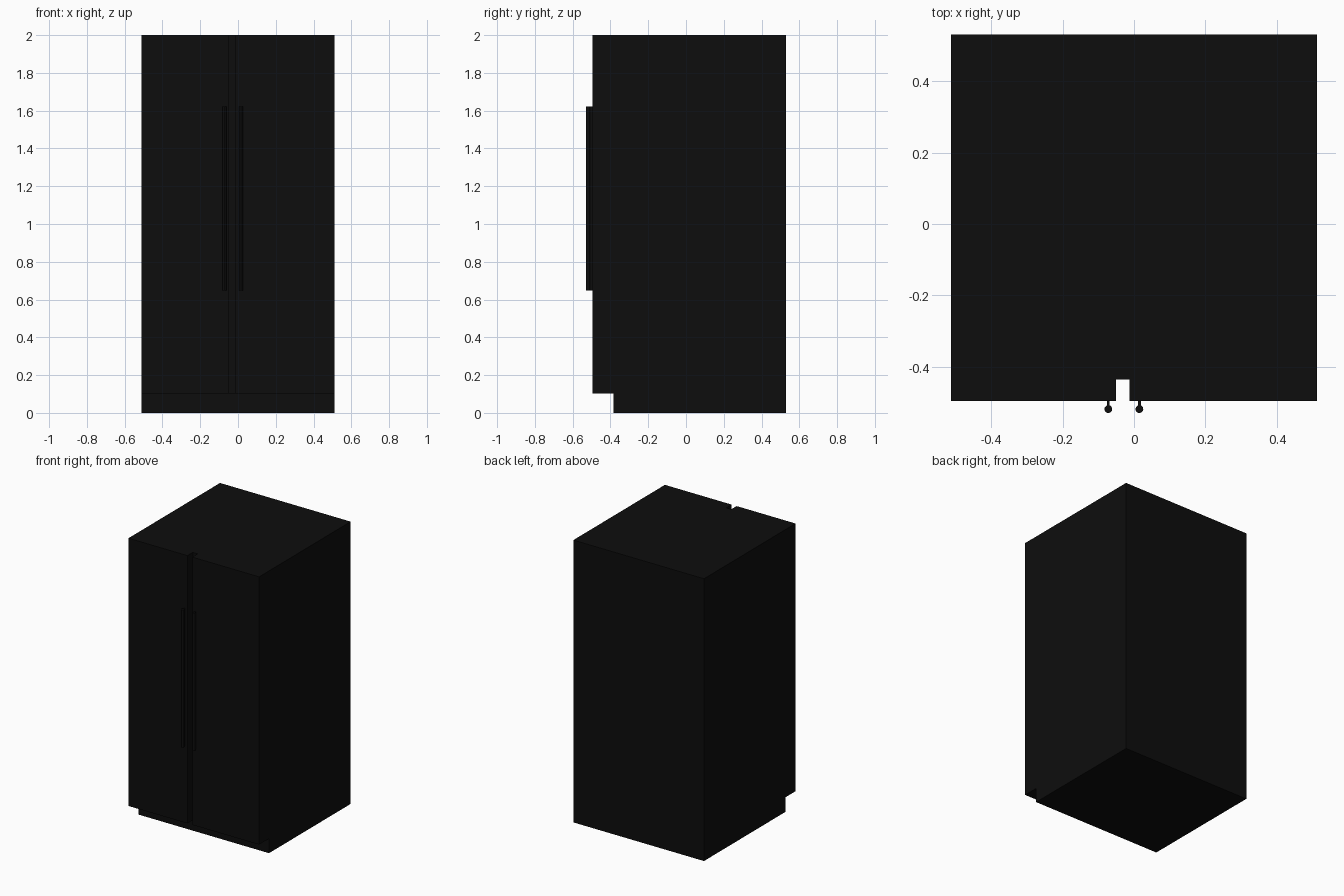
import bpy, bmesh

if "Cube" in bpy.data.objects:
    bpy.data.objects.remove(bpy.data.objects["Cube"])

def material(name, value):
    m = bpy.data.materials.new(name)
    m.diffuse_color = (value, value, value, 1)
    m.use_nodes = True
    m.node_tree.nodes["Principled BSDF"].inputs["Base Color"].default_value = m.diffuse_color
    return m

black = material("black", 0.004)

def finish(name, bm):
    mesh = bpy.data.meshes.new(name)
    bm.normal_update()
    bm.to_mesh(mesh)
    bm.free()
    ob = bpy.data.objects.new(name, mesh)
    bpy.context.collection.objects.link(ob)
    mesh.materials.append(black)
    return ob

def box(name, x0, x1, y0, y1, z0, z1):
    bm = bmesh.new()
    bmesh.ops.create_cube(bm, size=1)
    for v in bm.verts:
        v.co = (x1 if v.co.x > 0 else x0, y1 if v.co.y > 0 else y0, z1 if v.co.z > 0 else z0)
    return finish(name, bm)

W, BACK, DOOR, BODY, KICK = 0.512, 0.53, -0.495, -0.435, -0.384
BASE_H, TOP = 0.103, 2.0

# Cabinet: side profile with a toe-kick step, extruded across the width
profile = [(KICK, 0), (BACK, 0), (BACK, TOP), (BODY, TOP), (BODY, BASE_H), (KICK, BASE_H)]
bm = bmesh.new()
face = bm.faces.new([bm.verts.new((-W, y, z)) for y, z in profile])
ext = bmesh.ops.extrude_face_region(bm, geom=[face])
bmesh.ops.translate(bm, vec=(2 * W, 0, 0),
                    verts=[g for g in ext["geom"] if isinstance(g, bmesh.types.BMVert)])
bmesh.ops.recalc_face_normals(bm, faces=bm.faces)
finish("cabinet", bm)

# Two doors with the grip channel between them
box("left_door", -W, -0.05, DOOR, BODY, BASE_H, TOP)
box("right_door", -0.012, W, DOOR, BODY, BASE_H, TOP)

# Full-length handles: round bar on a thin web
Z0, Z1, R, Y = 0.648, 1.623, 0.011, -0.518
for side, x in (("left", -0.072), ("right", 0.015)):
    box(side + "_handle_web", x - 0.004, x + 0.004, Y, DOOR, Z0, Z1)
    bpy.ops.mesh.primitive_cylinder_add(vertices=12, radius=R, depth=Z1 - Z0,
                                        location=(x, Y, (Z0 + Z1) / 2))
    bar = bpy.context.object
    bar.name = side + "_handle_bar"
    bar.data.materials.append(black)
    bpy.ops.object.shade_smooth_by_angle()
